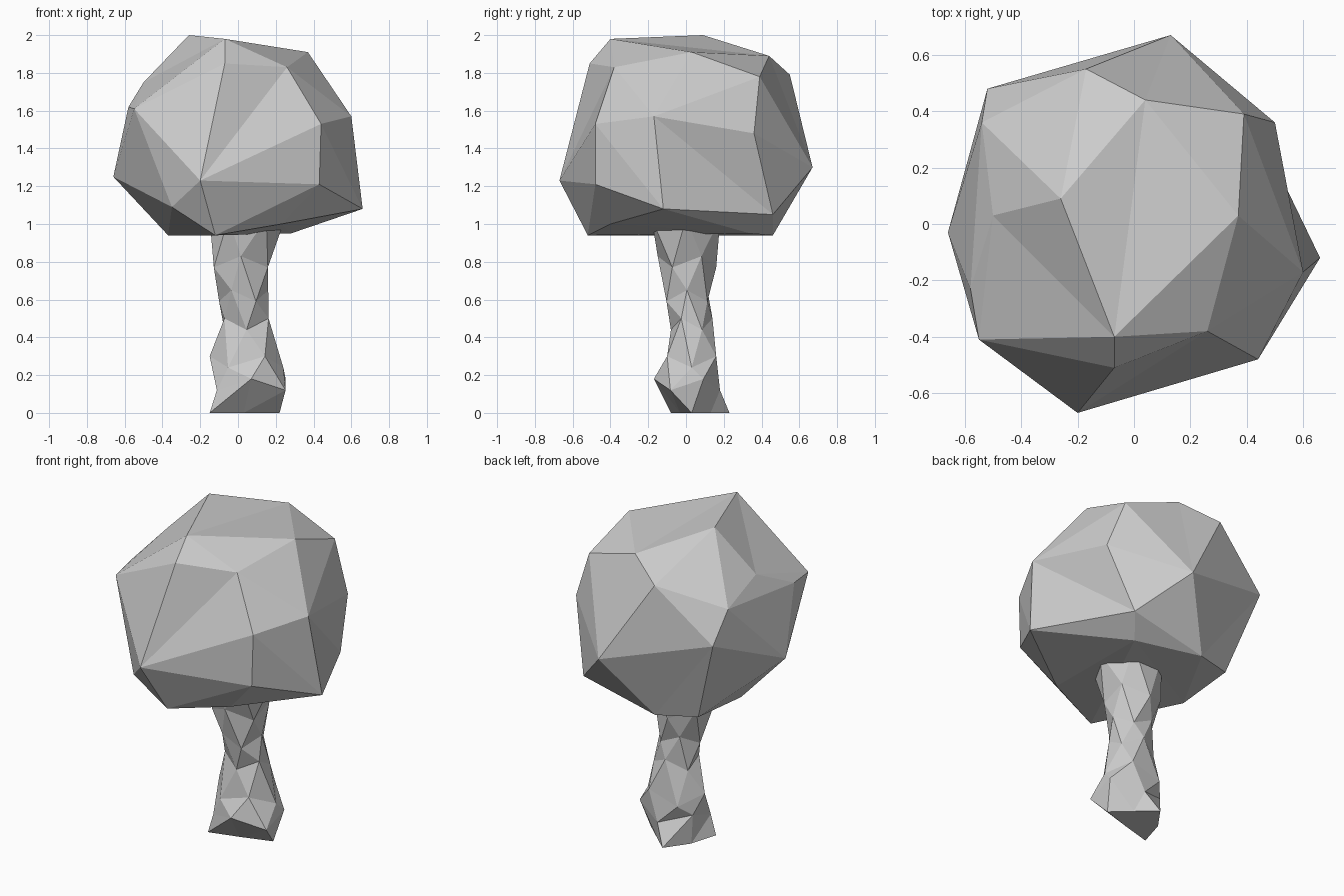
import bpy, bmesh
from math import cos, sin, pi
from mathutils import Vector

if "Cube" in bpy.data.objects:
    bpy.data.objects.remove(bpy.data.objects["Cube"])


def add_object(name, bm):
    bmesh.ops.recalc_face_normals(bm, faces=bm.faces[:])
    mesh = bpy.data.meshes.new(name)
    bm.to_mesh(mesh)
    bm.free()
    obj = bpy.data.objects.new(name, mesh)
    bpy.context.collection.objects.link(obj)
    return obj


# Crown: faceted boulder shape from its corner points
corners = {
    'A': (.13, .67, 1.30), 'B': (-.52, .48, 1.48), 'C': (-.17, .55, 1.79),
    'D': (.04, .44, 1.89), 'E': (.39, .39, 1.78), 'F': (.50, .36, 1.48),
    'H': (.66, -.12, 1.08), 'I': (.60, -.17, 1.57), 'J': (.44, -.48, 1.53),
    'j': (.43, -.48, 1.21), 'K': (.26, -.38, 1.83), 'L': (-.07, -.40, 1.98),
    'M': (-.07, -.51, 1.85), 'N': (-.20, -.67, 1.23), 'O': (-.55, -.41, 1.61),
    'P': (-.58, -.23, 1.62), 'Q': (-.66, -.03, 1.25), 'R': (-.50, .03, 1.75),
    'S': (-.26, .09, 2.0), 'T': (-.54, .36, 1.67), 'U': (.37, .03, 1.91),
    'V': (.38, .46, 1.05), 'W': (-.12, -.52, .94), 'X': (-.35, .38, .96),
    'x': (-.11, .46, .94), 'w': (-.37, -.01, .94), 'Y': (.23, -.40, 1.0),
    'Z': (.28, .34, .95), 'm': (-.35, -.52, 1.09),
}
centre = Vector((0, 0, 1.45))
bm = bmesh.new()
vert = {}
for key, co in corners.items():
    d = Vector(co) - centre
    # rounded a little so that every corner lands on the hull
    vert[key] = bm.verts.new(centre + d.normalized() * (0.5 * d.length + 0.33))
bmesh.ops.convex_hull(bm, input=bm.verts[:])
for key, co in corners.items():
    vert[key].co = co


def flip_to(a, b):
    """Turn the quad diagonal so that it joins corners a and b."""
    if any(e.other_vert(a) is b for e in a.link_edges):
        return
    for e in bm.edges:
        tips = {v for f in e.link_faces for v in f.verts} - set(e.verts)
        if tips == {a, b}:
            bmesh.utils.edge_rotate(e, True)
            return


for pair in ('OM', 'PM', 'IV', 'RL', 'KN', 'JN', 'LD', 'ON', 'Om', 'MN'):
    flip_to(vert[pair[0]], vert[pair[1]])
add_object("crown", bm)

# Trunk: twisted six-sided rings (z, x range, y range)
bm = bmesh.new()
base = [(.22, .03), (.11, .13), (0, .23), (-.10, .09), (-.15, -.08), (.03, -.03)]
rings = [[bm.verts.new((x, y, 0)) for x, y in base]]
sections = [
    (.15, -.14, .28, -.17, .18),
    (.27, -.15, .24, -.12, .18),
    (.47, -.09, .18, -.08, .14),
    (.62, -.10, .16, -.12, .13),
    (.80, -.15, .18, -.15, .16),
    (1.03, -.15, .25, -.21, .21),
]
for i, (z, x0, x1, y0, y1) in enumerate(sections):
    ring = []
    for k in range(6):
        a = (k + (i + 1) * 0.5) * pi / 3
        ring.append(bm.verts.new(((x0 + x1) / 2 + cos(a) * (x1 - x0) / 2,
                                  (y0 + y1) / 2 + sin(a) * (y1 - y0) / 2,
                                  z + 0.03 * (-1) ** k * (i < 5))))
    rings.append(ring)
for lo, hi in zip(rings, rings[1:]):
    for k in range(6):
        n = (k + 1) % 6
        bm.faces.new((lo[k], lo[n], hi[k]))
        bm.faces.new((lo[n], hi[n], hi[k]))
bm.faces.new(rings[0][::-1])
bm.faces.new(rings[-1])
add_object("trunk", bm)
